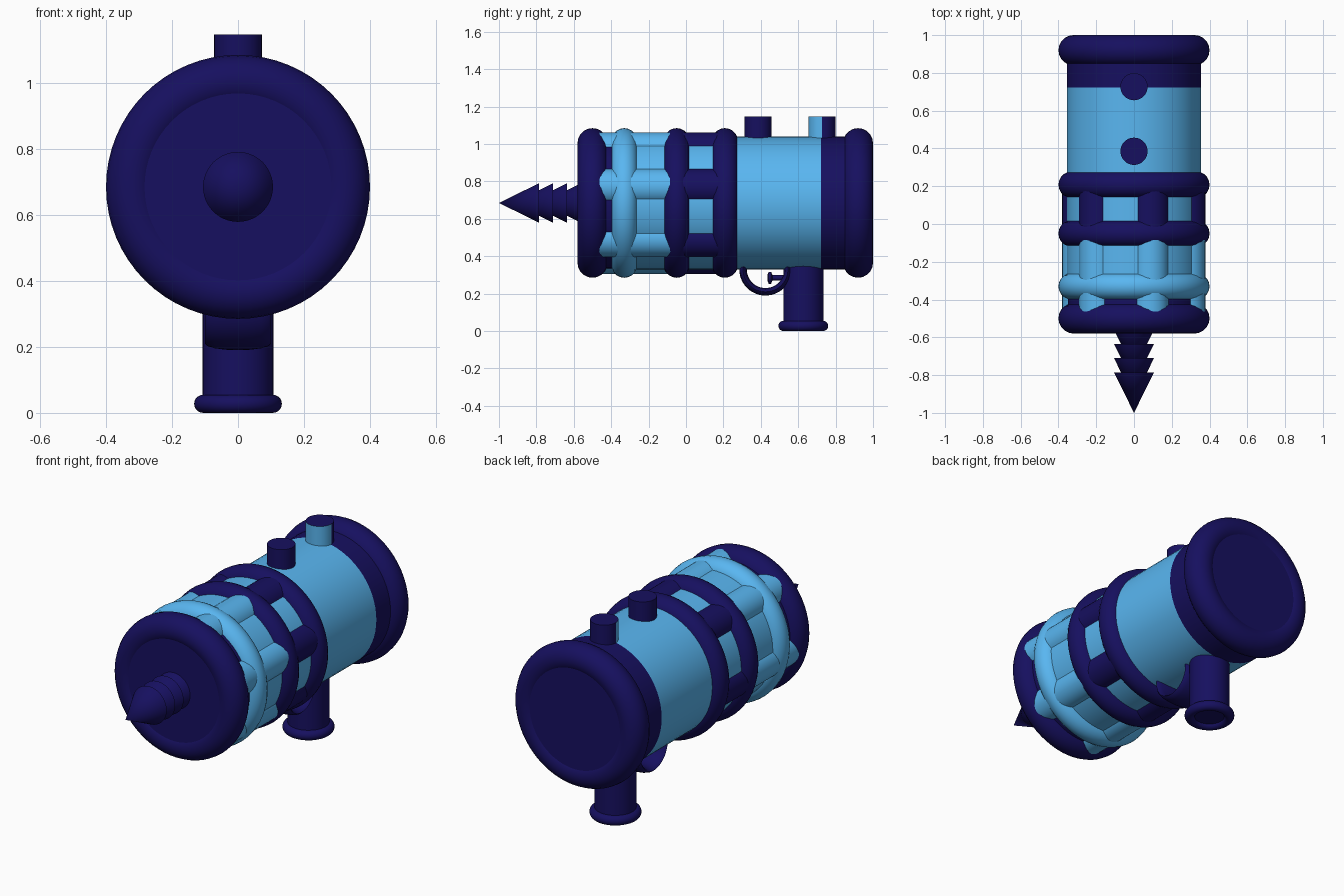
import bpy, bmesh
from math import pi, cos, sin, radians
from mathutils import Vector, Matrix

if "Cube" in bpy.data.objects:
    bpy.data.objects.remove(bpy.data.objects["Cube"])

CZ = 0.685      # height of the barrel axis
BODY_R = 0.355


def material(name, rgb):
    m = bpy.data.materials.new(name)
    m.diffuse_color = (*rgb, 1)
    m.use_nodes = True
    m.node_tree.nodes["Principled BSDF"].inputs["Base Color"].default_value = m.diffuse_color
    return m


DARK = material("navy", (0.008, 0.005, 0.115))
LIGHT = material("sky_blue", (0.10, 0.47, 0.88))


def finish(bm, name, mat):
    bmesh.ops.remove_doubles(bm, verts=bm.verts, dist=1e-5)
    bmesh.ops.recalc_face_normals(bm, faces=bm.faces)
    me = bpy.data.meshes.new(name)
    bm.to_mesh(me)
    bm.free()
    me.materials.append(mat)
    ob = bpy.data.objects.new(name, me)
    bpy.context.collection.objects.link(ob)
    bpy.ops.object.select_all(action='DESELECT')
    ob.select_set(True)
    bpy.context.view_layer.objects.active = ob
    bpy.ops.object.shade_smooth_by_angle(angle=radians(35))
    return ob


def lathe(name, profile, mat, x=0, other=CZ, axis='Y', segs=64, closed=False):
    """Spin (position along axis, radius) points; axis Y is centred on (x, z), axis Z on (x, y)."""
    bm = bmesh.new()
    rings = []
    for t, r in profile:
        ring = []
        for i in range(segs):
            a = 2 * pi * i / segs
            u, v = x + r * cos(a), other + r * sin(a)
            ring.append(bm.verts.new((u, t, v) if axis == 'Y' else (u, v, t)))
        rings.append(ring)
    pairs = list(zip(rings, rings[1:]))
    if closed:
        pairs.append((rings[-1], rings[0]))
    for a, b in pairs:
        for i in range(segs):
            j = (i + 1) % segs
            bm.faces.new((a[i], a[j], b[j], b[i]))
    if not closed:
        for ring, (t, r) in ((rings[0], profile[0]), (rings[-1], profile[-1])):
            if r > 0:
                bm.faces.new(ring)
    return finish(bm, name, mat)


def torus(name, t, outer, minor, mat, **kw):
    prof = [(t + minor * sin(2 * pi * k / 20), outer - minor + minor * cos(2 * pi * k / 20))
            for k in range(20)]
    return lathe(name, prof, mat, closed=True, **kw)


def rod(name, t0, t1, r, mat, **kw):
    return lathe(name, [(t0, r), (t1, r)], mat, **kw)


# Barrel sections
rod("front_drum", -0.57, -0.34, 0.30, DARK)
rod("front_sleeve", -0.50, -0.35, 0.35, DARK)
rod("light_sleeve", -0.36, 0.20, BODY_R, LIGHT)
rod("main_barrel", 0.20, 0.723, BODY_R, LIGHT)
rod("rear_barrel", 0.723, 0.92, BODY_R, DARK)
rod("rear_cap", 0.90, 0.989, 0.30, DARK)

# Rounded rings around the barrel
torus("front_ring", -0.50, 0.40, 0.08, DARK)
torus("light_ring", -0.33, 0.40, 0.07, LIGHT)
torus("middle_ring", -0.05, 0.40, 0.07, DARK)
torus("second_middle_ring", 0.208, 0.40, 0.07, DARK)
torus("rear_ring", 0.92, 0.40, 0.08, DARK)

# Lengthwise bars between the rings
for i, deg in enumerate((-41, 17, 73, 131, 195, 255)):
    bx, bz = 0.29 * cos(radians(deg)), CZ + 0.29 * sin(radians(deg))
    rod(f"light_bar_{i}", -0.52, -0.06, 0.10, LIGHT, x=bx, other=bz, segs=40)
    rod(f"dark_bar_{i}", -0.04, 0.20, 0.10, DARK, x=bx, other=bz, segs=40)

# Stacked cones of the drill point
for i in range(4):
    base = -0.785 + 0.075 * i
    lathe(f"drill_cone_{i}", [(base - 0.215, 0), (base, 0.106)], DARK, segs=48)

# Top studs; the rear one is two-toned like the barrel below it
rod("front_stud", 0.98, 1.147, 0.072, DARK, other=0.385, axis='Z', segs=48)
stud = rod("rear_stud", 0.98, 1.147, 0.072, DARK, other=0.727, axis='Z', segs=48)
stud.data.materials.append(LIGHT)
for p in stud.data.polygons:
    if abs(p.normal.z) < 0.5 and p.center.y < 0.727:
        p.material_index = 1

# Grip and its foot ring
rod("grip", 0.02, 0.42, 0.107, DARK, other=0.627, axis='Z', segs=48)
torus("grip_foot", 0.0275, 0.133, 0.0275, DARK, other=0.627, axis='Z', segs=48)

# Trigger guard: ring widened sideways
bm = bmesh.new()
N, M = 48, 16
grid = []
for i in range(N):
    a = 2 * pi * i / N
    row = []
    for k in range(M):
        b = 2 * pi * k / M
        r = 0.12 + 0.02 * cos(b)
        row.append(bm.verts.new((0.10 * sin(b), 0.425 + r * cos(a), 0.33 + r * sin(a))))
    grid.append(row)
for i in range(N):
    for k in range(M):
        a, b = grid[i], grid[(i + 1) % N]
        bm.faces.new((a[k], a[(k + 1) % M], b[(k + 1) % M], b[k]))
finish(bm, "trigger_guard", DARK)

# Trigger: button on a stem
lathe("trigger", [(0.437, 0.02), (0.442, 0.032), (0.455, 0.032), (0.462, 0.014), (0.55, 0.014)],
      DARK, other=0.285, segs=32)
